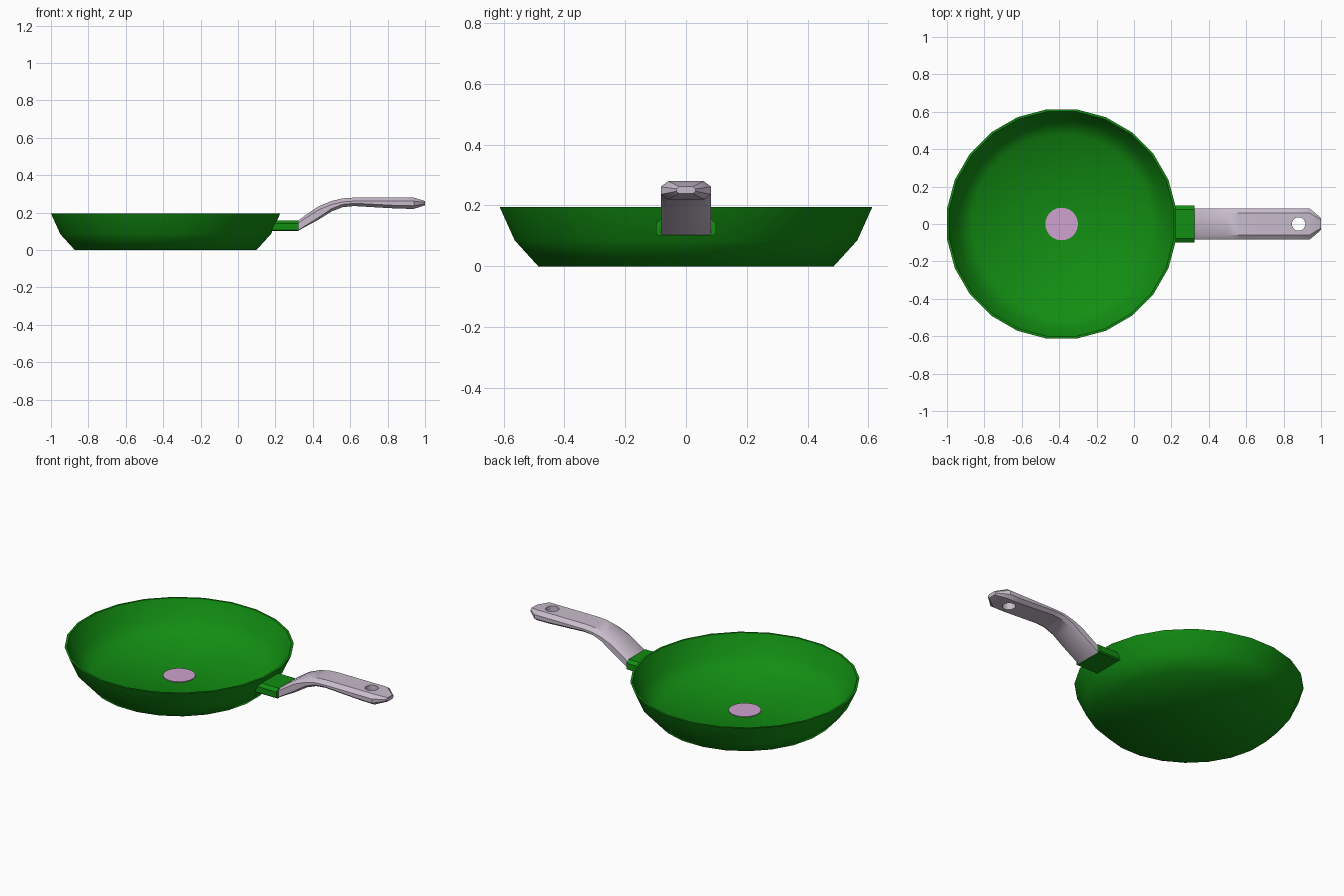
import bpy, bmesh, math

if "Cube" in bpy.data.objects:
    bpy.data.objects.remove(bpy.data.objects["Cube"])

CX = -0.387   # pan centre on x


def material(name, rgb):
    m = bpy.data.materials.new(name)
    m.diffuse_color = (*rgb, 1)
    m.use_nodes = True
    m.node_tree.nodes["Principled BSDF"].inputs["Base Color"].default_value = m.diffuse_color
    return m


green = material("green enamel", (0.006, 0.27, 0.006))
grey = material("mauve grey", (0.58, 0.50, 0.60))
pink = material("pink", (0.62, 0.36, 0.62))


def finish(bm, name, mat, angle=None):
    bmesh.ops.recalc_face_normals(bm, faces=bm.faces)
    me = bpy.data.meshes.new(name)
    bm.to_mesh(me)
    bm.free()
    me.materials.append(mat)
    ob = bpy.data.objects.new(name, me)
    bpy.context.collection.objects.link(ob)
    if angle:
        smooth(ob, angle)
    return ob


def smooth(ob, angle):
    bpy.ops.object.select_all(action='DESELECT')
    ob.select_set(True)
    bpy.context.view_layer.objects.active = ob
    bpy.ops.object.shade_smooth_by_angle(angle=math.radians(angle))


def bridge(bm, a, b):
    n = len(a)
    for i in range(n):
        j = (i + 1) % n
        bm.faces.new((a[i], a[j], b[j], b[i]))


def lathe(name, profile, sides, mat):
    """Revolve (r, z) points; r = 0 ends become fans."""
    bm = bmesh.new()
    rings = []
    for r, z in profile[1:-1]:
        rings.append([bm.verts.new((CX + r * math.cos((i + 0.5) * math.tau / sides),
                                    r * math.sin((i + 0.5) * math.tau / sides), z))
                      for i in range(sides)])
    for a, b in zip(rings, rings[1:]):
        bridge(bm, a, b)
    for ring, (_, z) in ((rings[0], profile[0]), (rings[-1], profile[-1])):
        c = bm.verts.new((CX, 0, z))
        for i in range(sides):
            bm.faces.new((c, ring[i], ring[(i + 1) % sides]))
    return finish(bm, name, mat, 60)


def loft(name, stations, mat, angle):
    """Eight-sided sections along x: x bottom, x top, z bottom, z top, half width, top and bottom chamfers."""
    bm = bmesh.new()
    rings = []
    for xb, xt, zb, zt, w, ct, cb in stations:
        half = [(w - cb, zb), (w, zb + cb * 0.75), (w, zt - ct * 0.75), (w - ct, zt)]
        sec = half + [(-y, z) for y, z in reversed(half)]
        rings.append([bm.verts.new((xb + (xt - xb) * (z - zb) / (zt - zb), y, z)) for y, z in sec])
    for a, b in zip(rings, rings[1:]):
        bridge(bm, a, b)
    bm.faces.new(rings[0])
    bm.faces.new(rings[-1])
    return finish(bm, name, mat, angle)


# Pan bowl: outside, rim, inside
lathe("pan_bowl", [(0, 0), (0.49, 0), (0.568, 0.085), (0.618, 0.195),
                   (0.606, 0.195), (0.557, 0.09), (0.482, 0.014), (0, 0.014)], 24, green)

# Heat spot disc on the pan floor
bm = bmesh.new()
bmesh.ops.create_cone(bm, cap_ends=True, segments=48, radius1=0.087, radius2=0.087, depth=0.006)
bmesh.ops.translate(bm, verts=bm.verts, vec=(CX, 0, 0.015))
finish(bm, "heat_spot", pink)

# Bracket joining pan and handle
loft("handle_bracket", [(0.178, 0.203, 0.102, 0.158, 0.098, 0.020, 0.008),
                        (0.323, 0.323, 0.102, 0.158, 0.098, 0.020, 0.008)], green, 30)

# Curved handle
handle = loft("handle", [(x, x, zb, zt, w, ct, cb) for x, zb, zt, w, ct, cb in [
    (0.322, 0.103, 0.157, 0.083, 0.018, 0.004),
    (0.36, 0.124, 0.186, 0.083, 0.022, 0.008),
    (0.43, 0.162, 0.233, 0.083, 0.025, 0.015),
    (0.50, 0.206, 0.262, 0.083, 0.025, 0.020),
    (0.56, 0.229, 0.276, 0.083, 0.025, 0.020),
    (0.62, 0.235, 0.280, 0.083, 0.025, 0.020),
    (0.86, 0.221, 0.280, 0.083, 0.025, 0.022),
    (0.94, 0.220, 0.280, 0.083, 0.025, 0.022),
    (1.00, 0.239, 0.262, 0.032, 0.010, 0.010)]], grey, 35)

# Hanging hole
bm = bmesh.new()
bmesh.ops.create_cone(bm, cap_ends=True, segments=32, radius1=0.036, radius2=0.036, depth=0.3)
bmesh.ops.translate(bm, verts=bm.verts, vec=(0.88, 0, 0.25))
cutter = finish(bm, "hole_cutter", grey)
mod = handle.modifiers.new("hole", 'BOOLEAN')
mod.operation = 'DIFFERENCE'
mod.solver = 'EXACT'
mod.object = cutter
bpy.context.view_layer.objects.active = handle
bpy.ops.object.modifier_apply(modifier=mod.name)
bpy.data.objects.remove(cutter)
smooth(handle, 35)
